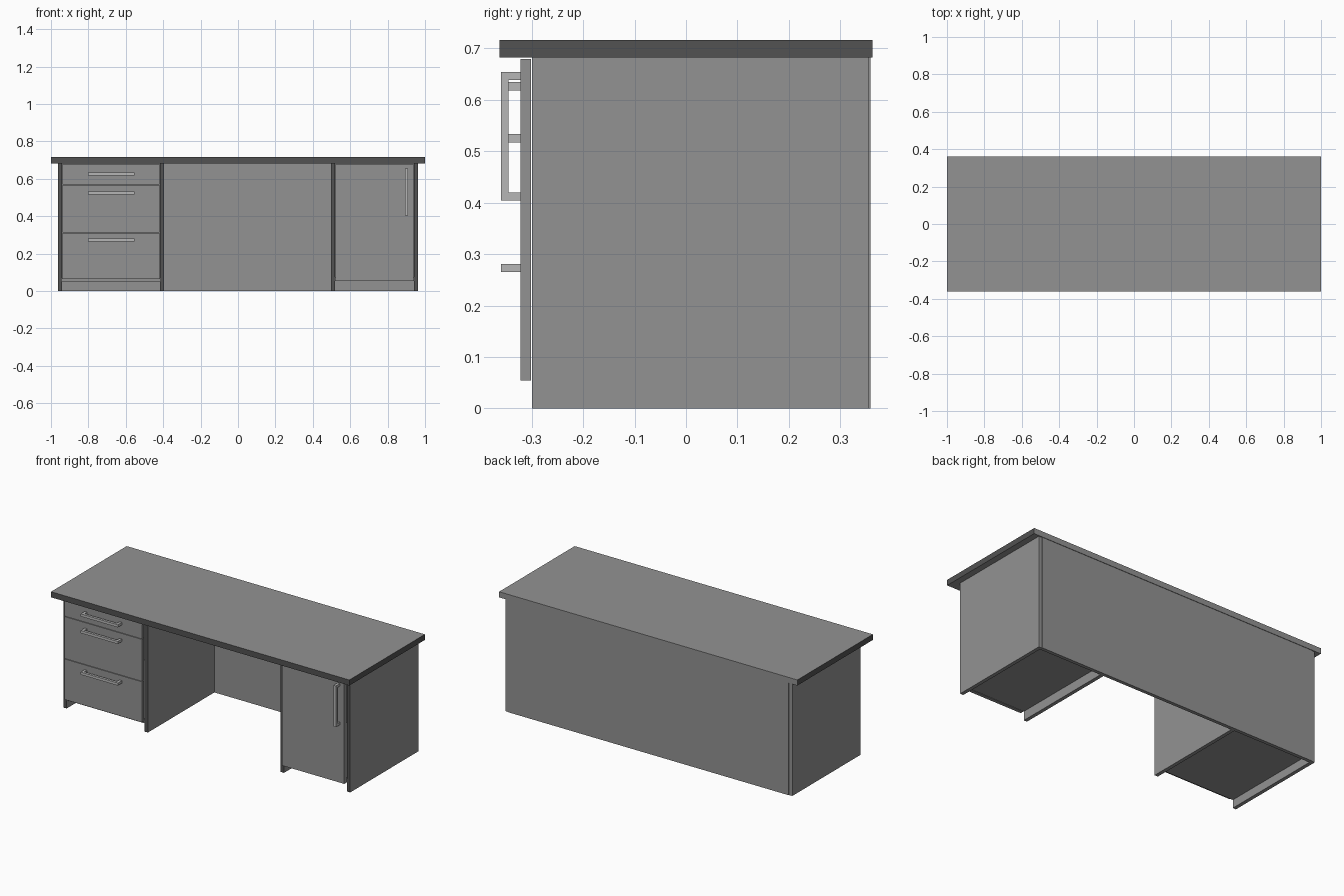
import bpy

if "Cube" in bpy.data.objects:
    bpy.data.objects.remove(bpy.data.objects["Cube"])


def material(name, v):
    m = bpy.data.materials.new(name)
    m.diffuse_color = (v, v, v, 1)
    m.use_nodes = True
    m.node_tree.nodes["Principled BSDF"].inputs["Base Color"].default_value = m.diffuse_color
    return m


GREY = material("grey_board", 0.29)
DARK = material("dark_edging", 0.085)
METAL = material("light_metal", 0.47)


def box(name, x, y, z, mats=(GREY,), rule=None):
    """Box from (min, max) ranges; rule(normal) picks the edged faces."""
    verts = [(a, b, c) for a in x for b in y for c in z]
    faces = [(0, 1, 3, 2), (4, 6, 7, 5), (0, 4, 5, 1),
             (2, 3, 7, 6), (0, 2, 6, 4), (1, 5, 7, 3)]
    me = bpy.data.meshes.new(name)
    me.from_pydata(verts, [], faces)
    me.update()
    for m in mats:
        me.materials.append(m)
    if rule:
        for p in me.polygons:
            p.material_index = int(rule(p.normal))
    ob = bpy.data.objects.new(name, me)
    bpy.context.collection.objects.link(ob)
    return ob


# Desk top: dark edging on front and both ends
box("desk_top", (-1, 1), (-0.362, 0.362), (0.682, 0.716), (GREY, DARK),
    lambda n: n.y < -0.5 or abs(n.x) > 0.5)

# Upright side panels with dark front edges
for name, x0 in (("left_outer_panel", -0.962), ("left_inner_panel", -0.417),
                 ("right_inner_panel", 0.496), ("right_outer_panel", 0.940)):
    box(name, (x0, x0 + 0.022), (-0.299, 0.356), (0, 0.682), (GREY, DARK),
        lambda n: n.y < -0.5)

# Back panel standing slightly proud of the sides
box("back_panel", (-0.94, 0.94), (0.338, 0.359), (0, 0.682))

# Cabinet floors
box("left_cabinet_floor", (-0.94, -0.417), (-0.299, 0.338), (0.05, 0.07))
box("right_cabinet_floor", (0.518, 0.94), (-0.299, 0.338), (0.055, 0.075))

# Drawer fronts and door
FRONT = (-0.322, -0.301)
for i, z in enumerate(((0.570, 0.679), (0.313, 0.567), (0.064, 0.310))):
    box(f"drawer_front_{i + 1}", (-0.938, -0.419), FRONT, z)
box("door", (0.520, 0.938), FRONT, (0.054, 0.679))


def handle(name, x, z):
    """U-shaped bar along the longer of the x and z ranges."""
    t = 0.016
    box(name + "_bar", x, (-0.360, -0.345), z, (METAL,))
    for i in (0, 1):
        ends = lambda r: (r[0], r[0] + t) if i == 0 else (r[1] - t, r[1])
        lx, lz = (ends(x), z) if x[1] - x[0] > z[1] - z[0] else (x, ends(z))
        box(f"{name}_post_{i + 1}", lx, (-0.345, -0.322), lz, (METAL,))


# Handles
for i, zc in enumerate((0.626, 0.525, 0.273)):
    handle(f"drawer_handle_{i + 1}", (-0.803, -0.554), (zc - 0.008, zc + 0.008))
handle("door_handle", (0.892, 0.908), (0.404, 0.654))
